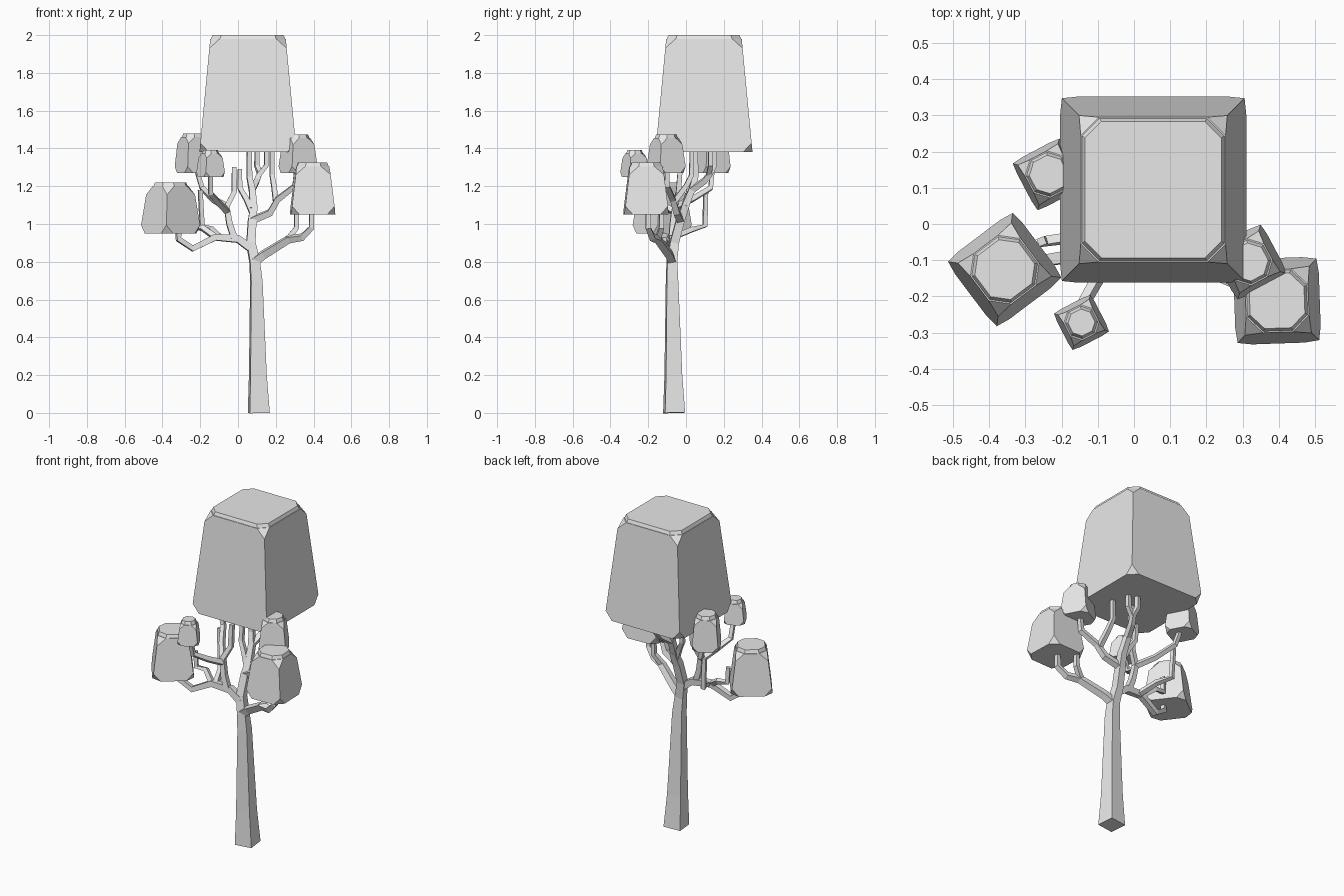
import bpy, bmesh, math
from mathutils import Vector, Matrix

cube = bpy.data.objects.get("Cube")
if cube:
    bpy.data.objects.remove(cube, do_unlink=True)

grey = bpy.data.materials.new("light_grey")
grey.use_nodes = True
grey.diffuse_color = (0.8, 0.8, 0.8, 1)
grey.node_tree.nodes["Principled BSDF"].inputs["Base Color"].default_value = (0.8, 0.8, 0.8, 1)


def finish(name, bm):
    bmesh.ops.recalc_face_normals(bm, faces=bm.faces)
    mesh = bpy.data.meshes.new(name)
    bm.to_mesh(mesh)
    bm.free()
    mesh.materials.append(grey)
    obj = bpy.data.objects.new(name, mesh)
    bpy.context.collection.objects.link(obj)
    return obj


def limb(name, points, start, end, twist=6, radii=None):
    """Square tapering tube through the points."""
    bm = bmesh.new()
    pts = [Vector(p) for p in points]
    n = len(pts)
    side = Matrix.Rotation(math.radians(twist), 3, "Z") @ Vector((1, 0, 0))
    previous = None
    first_ring = None
    for i, p in enumerate(pts):
        t = (pts[min(i + 1, n - 1)] - pts[max(i - 1, 0)]).normalized()
        if i == 0:
            old = Vector((0, 0, 1))
        side = old.rotation_difference(t) @ side
        side = (side - t * side.dot(t)).normalized()
        old = t
        other = t.cross(side)
        r = radii[i] if radii else start + (end - start) * i / (n - 1)
        ring = [bm.verts.new(p + r * (a * side + b * other))
                for a, b in ((1, 1), (-1, 1), (-1, -1), (1, -1))]
        if previous:
            for k in range(4):
                bm.faces.new((previous[k], previous[k - 1], ring[k - 1], ring[k]))
        else:
            first_ring = ring
        previous = ring
    bm.faces.new(first_ring)
    bm.faces.new(previous)
    return finish(name, bm)


def clump(name, x, y, low, high, half, top_half, angle, cut, lip=0.02):
    """Tapered block with clipped corners and a thin raised cap."""
    bm = bmesh.new()
    bmesh.ops.create_cube(bm, size=2)
    for v in bm.verts:
        h = top_half if v.co.z > 0 else half
        v.co = Vector((v.co.x * h, v.co.y * h, high - lip if v.co.z > 0 else low))
    bmesh.ops.bevel(bm, geom=bm.verts[:], offset=cut, segments=1, profile=0.5, affect="VERTICES")
    bm.normal_update()
    top = max(bm.faces, key=lambda f: f.normal.z)
    bmesh.ops.inset_region(bm, faces=[top], thickness=0.004)
    cap = bmesh.ops.extrude_face_region(bm, geom=[top])["geom"]
    bmesh.ops.delete(bm, geom=[top], context="FACES_ONLY")
    for v in cap:
        if isinstance(v, bmesh.types.BMVert):
            v.co.x *= 1 - 0.008 / top_half
            v.co.y *= 1 - 0.008 / top_half
            v.co.z = high
    bmesh.ops.transform(bm, verts=bm.verts, matrix=Matrix.Translation((x, y, 0))
                        @ Matrix.Rotation(math.radians(angle), 4, "Z"))
    return finish(name, bm)


# Foliage
clump("crown_foliage", 0.053, 0.095, 1.38, 2.0, 0.257, 0.2, 0, 0.05)
clump("left_foliage", 0.395, -0.212, 1.05, 1.325, 0.118, 0.087, 2, 0.045)
clump("right_foliage", -0.357, -0.126, 0.95, 1.22, 0.117, 0.087, 37, 0.045)
clump("left_upper_foliage", 0.318, -0.105, 1.27, 1.475, 0.08, 0.06, 28, 0.035)
clump("right_back_foliage", -0.236, 0.137, 1.27, 1.48, 0.076, 0.06, 28, 0.034)
clump("right_front_foliage", -0.145, -0.272, 1.25, 1.393, 0.059, 0.045, 27, 0.025)

# Trunk and central leader
limb("trunk", [(0.11, -0.063, 0), (0.105, -0.067, 0.2), (0.097, -0.074, 0.7),
               (0.088, -0.075, 0.8), (0.068, -0.062, 0.9), (0.075, -0.03, 1.02),
               (0.085, 0, 1.1)], 0, 0, radii=[0.053, 0.043, 0.03, 0.026, 0.023, 0.022, 0.018])
limb("leader", [(0.082, -0.01, 1.08), (0.075, 0.03, 1.18), (0.06, 0.05, 1.25), (0.06, 0.05, 1.4)], 0.019, 0.012)
limb("leader_fork", [(0.075, 0.03, 1.18), (0.1, 0.1, 1.23), (0.115, 0.13, 1.27), (0.1, 0.15, 1.31), (0.1, 0.15, 1.4)], 0.016, 0.011)
limb("leader_fork_twig", [(0.11, 0.12, 1.26), (0.15, 0.13, 1.31), (0.15, 0.13, 1.4)], 0.013, 0.011)

# Left limbs
limb("left_branch", [(0.085, -0.075, 0.8), (0.14, -0.09, 0.84), (0.27, -0.15, 0.92), (0.34, -0.18, 0.93),
                     (0.39, -0.2, 0.98), (0.39, -0.2, 1.07)], 0.022, 0.012)
limb("left_twig", [(0.26, -0.15, 0.915), (0.31, -0.13, 0.98), (0.31, -0.13, 1.07)], 0.015, 0.011)
limb("left_upper_branch", [(0.075, -0.03, 1.02), (0.17, -0.05, 1.06), (0.21, -0.07, 1.13),
                           (0.3, -0.1, 1.2), (0.31, -0.1, 1.29)], 0.018, 0.012)
limb("left_upper_twig", [(0.2, -0.06, 1.12), (0.19, 0.0, 1.2), (0.18, 0.03, 1.26), (0.18, 0.03, 1.4)], 0.014, 0.011)

# Right limbs
limb("right_branch", [(0.07, -0.07, 0.87), (0, -0.07, 0.92), (-0.12, -0.08, 0.93), (-0.24, -0.1, 0.87),
                      (-0.315, -0.12, 0.92), (-0.315, -0.12, 0.97)], 0.021, 0.012)
limb("right_outer_twig", [(-0.12, -0.08, 0.93), (-0.19, -0.04, 0.98), (-0.25, -0.048, 0.985), (-0.255, -0.048, 1.08)], 0.014, 0.011)
limb("right_back_twig", [(-0.1, -0.07, 0.93), (-0.14, 0.03, 0.97), (-0.19, 0.1, 0.99), (-0.2, 0.105, 1.18)], 0.014, 0.011)
limb("right_rising_branch", [(-0.02, -0.075, 0.925), (-0.045, -0.07, 1.0), (-0.06, -0.06, 1.09),
                             (-0.02, -0.04, 1.17), (-0.02, -0.03, 1.3)], 0.017, 0.012)
limb("right_front_branch", [(-0.06, -0.07, 1.07), (-0.1, -0.15, 1.11), (-0.145, -0.23, 1.16), (-0.145, -0.26, 1.27)], 0.015, 0.011)
limb("right_back_branch", [(-0.06, -0.06, 1.09), (-0.13, 0.03, 1.13), (-0.19, 0.13, 1.19), (-0.22, 0.14, 1.29)], 0.015, 0.011)
limb("inner_twig", [(0.08, -0.02, 1.05), (0.045, 0.0, 1.13), (0.01, 0.02, 1.19), (0.01, 0.03, 1.29)], 0.015, 0.011)
